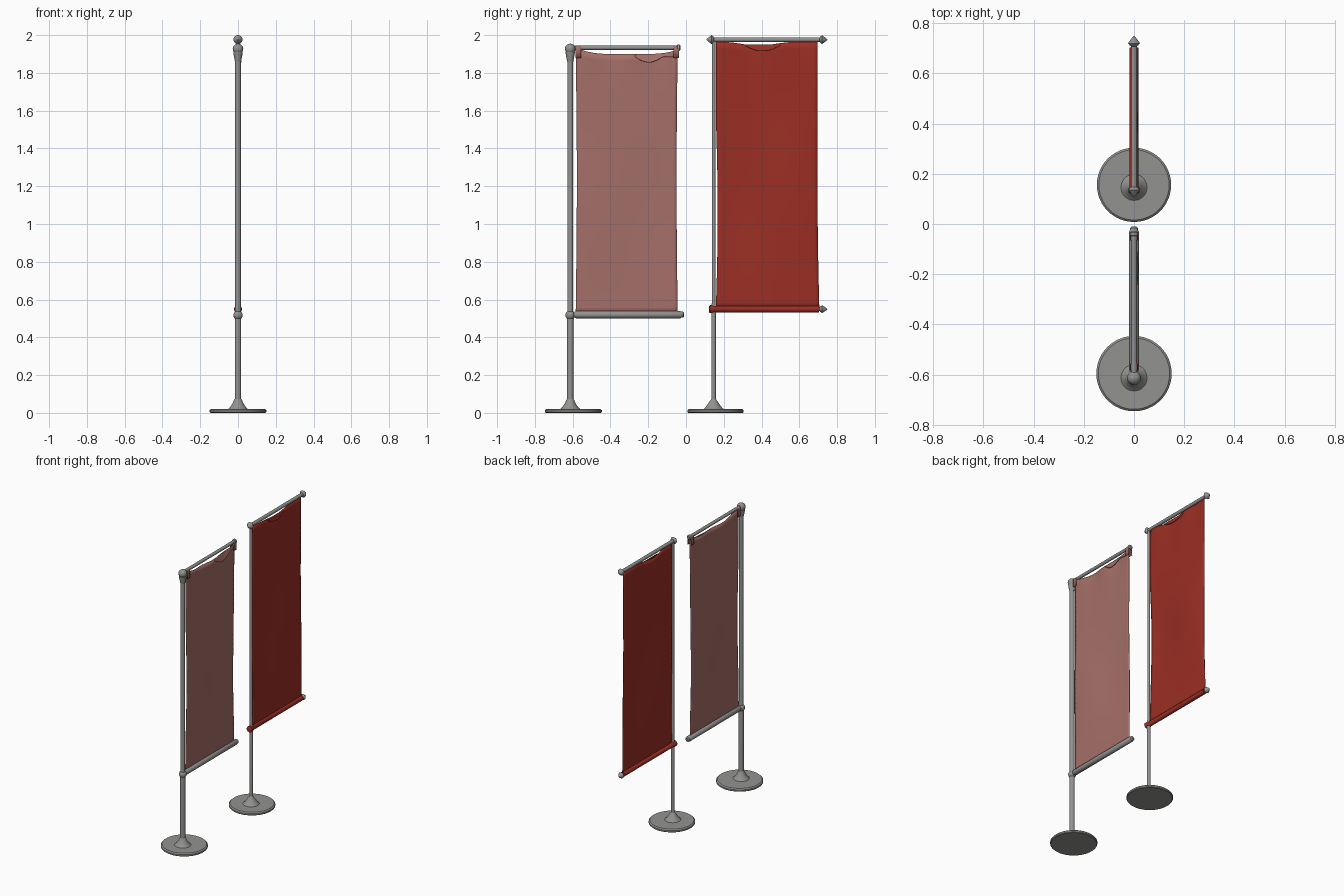
import bpy, bmesh, math
from mathutils import Vector

if "Cube" in bpy.data.objects:
    bpy.data.objects.remove(bpy.data.objects["Cube"])


def material(name, rgb):
    m = bpy.data.materials.new(name)
    m.diffuse_color = (*rgb, 1)
    m.use_nodes = True
    m.node_tree.nodes["Principled BSDF"].inputs["Base Color"].default_value = m.diffuse_color
    return m


GREY = material("grey metal", (0.29, 0.29, 0.28))
RED = material("red cloth", (0.33, 0.028, 0.018))
PALE = material("faded red cloth", (0.38, 0.16, 0.14))


def finish(name, bm, mat, angle=40):
    bmesh.ops.recalc_face_normals(bm, faces=bm.faces)
    me = bpy.data.meshes.new(name)
    bm.to_mesh(me)
    bm.free()
    me.materials.append(mat)
    ob = bpy.data.objects.new(name, me)
    bpy.context.collection.objects.link(ob)
    bpy.ops.object.select_all(action='DESELECT')
    ob.select_set(True)
    bpy.context.view_layer.objects.active = ob
    bpy.ops.object.shade_smooth_by_angle(angle=math.radians(angle))
    return ob


def lathe(name, profile, mat, origin, axis='Z', sides=20):
    """Turn a list of (radius, height) points around the z or y axis."""
    bm = bmesh.new()
    rings = []
    for r, h in profile:
        ring = []
        for i in range(sides):
            a = 2 * math.pi * i / sides
            u, v = r * math.cos(a), r * math.sin(a)
            co = (u, v, h) if axis == 'Z' else (u, h, v)
            ring.append(bm.verts.new(Vector(origin) + Vector(co)))
        rings.append(ring)
    for a, b in zip(rings, rings[1:]):
        for i in range(sides):
            j = (i + 1) % sides
            bm.faces.new((a[i], a[j], b[j], b[i]))
    bm.faces.new(rings[0])
    bm.faces.new(rings[-1])
    return finish(name, bm, mat)


def ball(name, r, loc):
    pts = [(max(r * math.sin(math.pi * i / 10), 0.0005), -r * math.cos(math.pi * i / 10)) for i in range(11)]
    return lathe(name, pts, GREY, loc)


def sheet(name, mat, y0, y1, bottom, top, wave, nu=28, nv=40):
    """Thin hanging cloth; bottom and top are heights as functions of u."""
    bm = bmesh.new()
    grid = []
    for j in range(nv + 1):
        v = j / nv
        row = []
        for i in range(nu + 1):
            u = i / nu
            z = bottom(u) + (top(u) - bottom(u)) * v
            ya, yb = y0(v), y1(v)
            row.append(bm.verts.new((wave(u, v), ya + (yb - ya) * u, z)))
        grid.append(row)
    for j in range(nv):
        for i in range(nu):
            bm.faces.new((grid[j][i], grid[j][i + 1], grid[j + 1][i + 1], grid[j + 1][i]))
    ob = finish(name, bm, mat)
    s = ob.modifiers.new("cloth thickness", 'SOLIDIFY')
    s.thickness = 0.003
    s.offset = 0
    return ob


def stand(tag, disc_y, disc_r, pole_y, r_low, r_high, joint, top):
    # flat disc foot, flared socket and pole
    lathe(tag + "_foot", [(disc_r - 0.004, 0), (disc_r, 0.004), (disc_r, 0.014), (disc_r - 0.008, 0.021)],
          GREY, (0, disc_y, 0), sides=48)
    lathe(tag + "_socket", [(0.056, 0.018), (0.044, 0.028), (0.030, 0.048), (r_low + 0.004, 0.068), (r_low, 0.074)],
          GREY, (0, pole_y, 0))
    lathe(tag + "_pole", [(r_low, 0.02), (r_low, joint), (r_high, joint + 0.02), (r_high, top)],
          GREY, (0, pole_y, 0))


# --- front stand, with ball joints and faded banner ---
stand("front", -0.596, 0.150, -0.613, 0.017, 0.0155, 0.517, 1.925)
lathe("front_pole_collar", [(0.016, 1.86), (0.022, 1.89), (0.025, 1.91)], GREY, (0, -0.613, 0))
ball("front_top_ball", 0.028, (0, -0.613, 1.927))
ball("front_joint_ball", 0.025, (0, -0.613, 0.517))
lathe("front_top_bar", [(0.011, -0.60), (0.011, -0.048), (0.016, -0.046), (0.016, -0.034), (0.010, -0.028)],
      GREY, (0, 0, 1.933), 'Y')
lathe("front_lower_bar", [(0.013, -0.60), (0.015, -0.592), (0.019, -0.582), (0.019, -0.03),
                          (0.016, -0.025), (0.016, -0.016), (0.009, -0.010)], GREY, (0, 0, 0.520), 'Y')
front_top = lambda u: 1.899 + 0.030 * abs(2 * u - 1.05) ** 4
sheet("front_banner", PALE,
      lambda v: -0.584 + 0.006 * math.sin(math.pi * v), lambda v: -0.044 - 0.006 * math.sin(math.pi * v),
      lambda u: 0.525, front_top,
      lambda u, v: 0.009 * math.sin(5 * u + 2 * v) * math.sin(math.pi * min(v * 1.3, 1)) ** 2
      + 0.006 * v ** 12 * math.sin(14 * u))


def corner_flap(name, mat, ya, yb, z, drop, r):
    # cloth corner folded over the top bar like an upside-down U
    def x(u, v):
        return r * math.cos(math.pi * v)
    ob = sheet(name, mat, lambda v: ya, lambda v: yb, lambda u: z, lambda u: z, x, 8, 12)
    for p in ob.data.vertices:
        s = math.sqrt(max(0, 1 - (p.co.x / r) ** 2))
        p.co.z = z + r * s - (drop if s < 0.1 else 0)
    return ob


corner_flap("front_corner_inner", PALE, -0.584, -0.555, 1.928, 0.05, 0.0135)
corner_flap("front_corner_outer", PALE, -0.066, -0.036, 1.928, 0.05, 0.0135)
# loose fold hanging from the outer top edge
sheet("front_banner_fold", PALE, lambda v: -0.27, lambda v: -0.036,
      lambda u: 1.885 - 0.03 * math.sin(math.pi * min(u * 1.6, 1)), lambda u: front_top(0.58 + u * 0.42),
      lambda u, v: 0.004 + 0.012 * (1 - v) * math.sin(math.pi * min(u + 0.1, 1)), 14, 6)

# --- rear stand, taller, with pointed finials and red banner ---
stand("rear", 0.156, 0.148, 0.146, 0.012, 0.0095, 0.56, 1.975)
point = [(0.012, -0.012), (0.017, -0.008), (0.024, 0.0), (0.018, 0.008), (0.009, 0.020), (0.001, 0.028)]
lathe("rear_top_bar", [(0.012, 0.13), (0.012, 0.72)], GREY, (0, 0, 1.976), 'Y')
lathe("rear_top_finial_outer", point, GREY, (0, 0.720, 1.976), 'Y')
lathe("rear_top_finial_inner", [(r, -h) for r, h in point], GREY, (0, 0.136, 1.976), 'Y')
lathe("rear_lower_sleeve", [(0.016, 0.122), (0.021, 0.126), (0.021, 0.143), (0.017, 0.152), (0.017, 0.703)],
      RED, (0, 0, 0.549), 'Y')
lathe("rear_lower_finial", [(0.010, 0.69)] + [(r * 0.88, h + 0.72) for r, h in point],
      GREY, (0, 0, 0.549), 'Y')
sheet("rear_banner", RED,
      lambda v: 0.158 + 0.010 * math.sin(math.pi * min(v * 1.4, 1)),
      lambda v: 0.696 + 0.010 * (1 - v) ** 2 - 0.006 * math.sin(math.pi * (1 - v)) * (1 - v),
      lambda u: 0.552,
      lambda u: 1.966 - 0.022 * math.exp(-((u - 0.42) / 0.22) ** 2),
      lambda u, v: -0.011 * math.sin(5.5 * u + 1.5 * v) * math.sin(math.pi * min(v * 1.2, 1)) ** 2
      + 0.005 * v ** 12 * math.sin(13 * u))
# loose fold under the middle of the top bar
sheet("rear_banner_fold", RED, lambda v: 0.31, lambda v: 0.50,
      lambda u: 1.945 - 0.03 * math.sin(math.pi * u), lambda u: 1.950,
      lambda u, v: 0.004 + 0.010 * (1 - v) * math.sin(math.pi * u), 12, 6)
